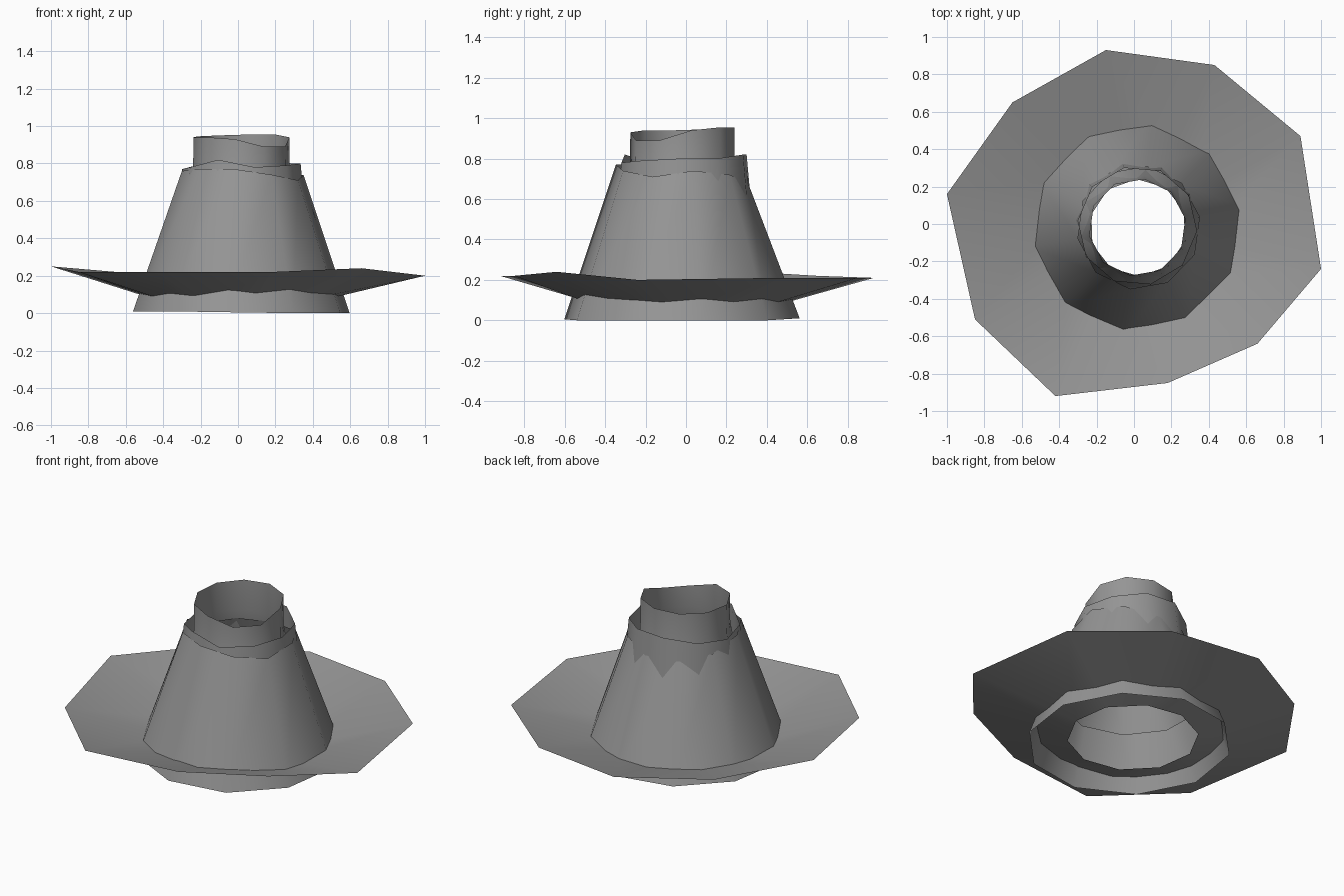
import bpy
from math import cos, sin, radians

SIDES = 10

# Dark grey metal
metal = bpy.data.materials.new("dark_grey")
metal.diffuse_color = (0.3, 0.3, 0.3, 1)


def ring(cx, cy, r, z, phase):
    """Ten-sided loop; z is one height or a list with one height per corner."""
    zs = z if isinstance(z, list) else [z] * SIDES
    pts = []
    for i in range(SIDES):
        a = radians(phase + 360 / SIDES * i)
        pts.append((cx + r * cos(a), cy + r * sin(a), zs[i]))
    return pts


def loft(name, rings):
    """Open smooth shell through a stack of loops."""
    verts = [p for loop in rings for p in loop]
    faces = []
    for k in range(len(rings) - 1):
        for i in range(SIDES):
            j = (i + 1) % SIDES
            a, b = k * SIDES, (k + 1) * SIDES
            faces.append((a + i, a + j, b + j, b + i))
    mesh = bpy.data.meshes.new(name)
    mesh.from_pydata(verts, [], faces)
    mesh.polygons.foreach_set("use_smooth", [True] * len(faces))
    mesh.materials.append(metal)
    obj = bpy.data.objects.new(name, mesh)
    bpy.context.collection.objects.link(obj)
    return obj


# Outer skirt: tall cone with an uneven upper lip
loft("outer_skirt", [
    ring(0.018, -0.02, 0.588, [0.0, 0.0, 0.01, 0.015, 0.015, 0.01, 0.01, 0.005, 0.0, 0.0], 10),
    ring(0.025, -0.02, 0.33,
         [0.74, 0.72, 0.68, 0.68, 0.71, 0.76, 0.77, 0.77, 0.74, 0.71], 10),
])

# Wide brim: shallow dish running through the skirt to an inner opening
brim_edge = [(1.0, -0.24, 0.20), (0.89, 0.47, 0.21), (0.43, 0.85, 0.21),
             (-0.15, 0.93, 0.21), (-0.65, 0.65, 0.22), (-1.0, 0.16, 0.25),
             (-0.85, -0.51, 0.22), (-0.42, -0.92, 0.22), (0.18, -0.85, 0.22),
             (0.66, -0.64, 0.24)]
loft("brim", [ring(0.0, -0.01, 0.375, 0.05, -10), brim_edge])

# Nested inner liners: the lower one narrows into the collar
loft("lower_liner", [
    ring(0.01, -0.02, 0.41, 0.30, 20),
    ring(0.022, -0.02, 0.26, 0.71, 20),
])
loft("upper_liner", [
    ring(0.015, -0.01, 0.35, 0.48, -5),
    ring(0.018, -0.01, 0.318,
         [0.80, 0.80, 0.82, 0.82, 0.79, 0.77, 0.78, 0.82, 0.78, 0.79], -5),
])

# Top collar: tube flaring downward, with a dipped front right lip
loft("top_collar", [
    ring(0.018, -0.018, 0.33, 0.45, 10),
    ring(0.018, -0.018, 0.28, 0.66, 10),
    ring(0.018, -0.018, 0.262, 0.76, 10),
    ring(0.018, -0.018, 0.26,
         [0.94, 0.955, 0.955, 0.95, 0.945, 0.94, 0.94, 0.93, 0.89, 0.89], 10),
])
